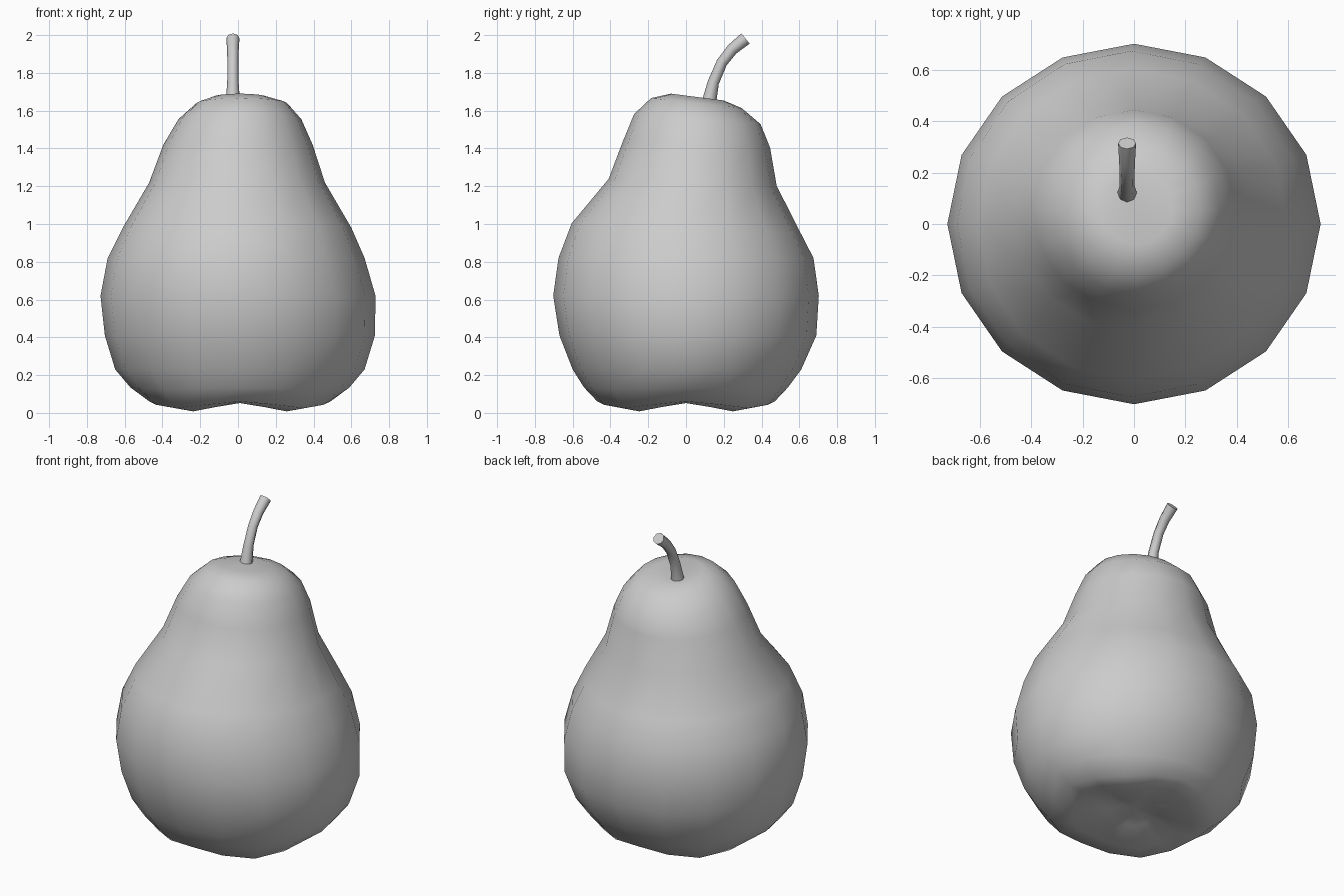
import bpy, bmesh, math
from mathutils import Vector

if "Cube" in bpy.data.objects:
    bpy.data.objects.remove(bpy.data.objects["Cube"])


def loft(name, rings, start=None, end=None):
    """Skin a list of vertex rings; ends close to a point or a flat cap."""
    bm = bmesh.new()
    loops = [[bm.verts.new(p) for p in ring] for ring in rings]
    n = len(loops[0])
    for a, b in zip(loops, loops[1:]):
        for i in range(n):
            j = (i + 1) % n
            bm.faces.new((a[i], a[j], b[j], b[i]))
    for loop, tip in ((loops[0], start), (loops[-1], end)):
        if tip is None:
            bm.faces.new(loop)
        else:
            t = bm.verts.new(tip)
            for i in range(n):
                bm.faces.new((loop[i], loop[(i + 1) % n], t))
    bmesh.ops.recalc_face_normals(bm, faces=bm.faces)
    me = bpy.data.meshes.new(name)
    bm.to_mesh(me)
    bm.free()
    ob = bpy.data.objects.new(name, me)
    bpy.context.collection.objects.link(ob)
    bpy.context.view_layer.objects.active = ob
    ob.select_set(True)
    bpy.ops.object.shade_smooth_by_angle(angle=math.radians(65))
    ob.select_set(False)
    return ob


# Pear body: z, centre x, centre y, radius x, radius y, lobe height, y slope
profile = [
    (0.065, 0.00, 0.00, 0.15, 0.15, 0.012, 0),
    (0.03, 0.01, 0.00, 0.35, 0.35, 0.022, 0),
    (0.043, 0.01, 0.00, 0.48, 0.47, 0.018, 0),
    (0.13, 0.01, 0.00, 0.58, 0.54, 0.005, 0),
    (0.23, 0.01, 0.005, 0.66, 0.605, 0, 0),
    (0.41, 0.01, 0.01, 0.715, 0.68, 0, 0),
    (0.62, 0.00, 0.00, 0.728, 0.703, 0, 0),
    (0.82, -0.01, 0.00, 0.68, 0.675, 0, 0),
    (0.98, -0.005, 0.00, 0.605, 0.605, 0, -0.04),
    (1.22, -0.005, 0.035, 0.465, 0.445, 0, -0.04),
    (1.42, 0.00, 0.055, 0.395, 0.39, 0, -0.04),
    (1.555, 0.01, 0.06, 0.325, 0.335, 0, -0.08),
    (1.64, 0.02, 0.055, 0.24, 0.24, 0, -0.11),
    (1.672, 0.01, 0.06, 0.14, 0.14, 0, -0.13),
]
SIDES = 16
body = []
for z, cx, cy, rx, ry, lobe, slope in profile:
    ring = []
    for i in range(SIDES):
        a = math.tau * i / SIDES
        dy = ry * math.sin(a)
        ring.append((cx + rx * math.cos(a), cy + dy,
                     z + lobe * math.cos(4 * a) + slope * dy))
    body.append(ring)
loft("pear_body", body, start=(0, 0, 0.095), end=(-0.02, 0.12, 1.648))

# Curved stem: y, z, radius
path = [(0.115, 1.61, 0.042), (0.125, 1.66, 0.037), (0.145, 1.75, 0.030),
        (0.190, 1.855, 0.029), (0.245, 1.925, 0.031), (0.315, 1.982, 0.035)]
stem = []
for k, (y, z, r) in enumerate(path):
    p, q = path[max(k - 1, 0)], path[min(k + 1, len(path) - 1)]
    t = Vector((0, q[0] - p[0], q[1] - p[1])).normalized()
    side = Vector((1, 0, 0))
    up = t.cross(side)
    c = Vector((-0.027, y, z))
    stem.append([c + r * (math.cos(math.tau * i / 8) * side
                          + math.sin(math.tau * i / 8) * up) for i in range(8)])
loft("stem", stem)
